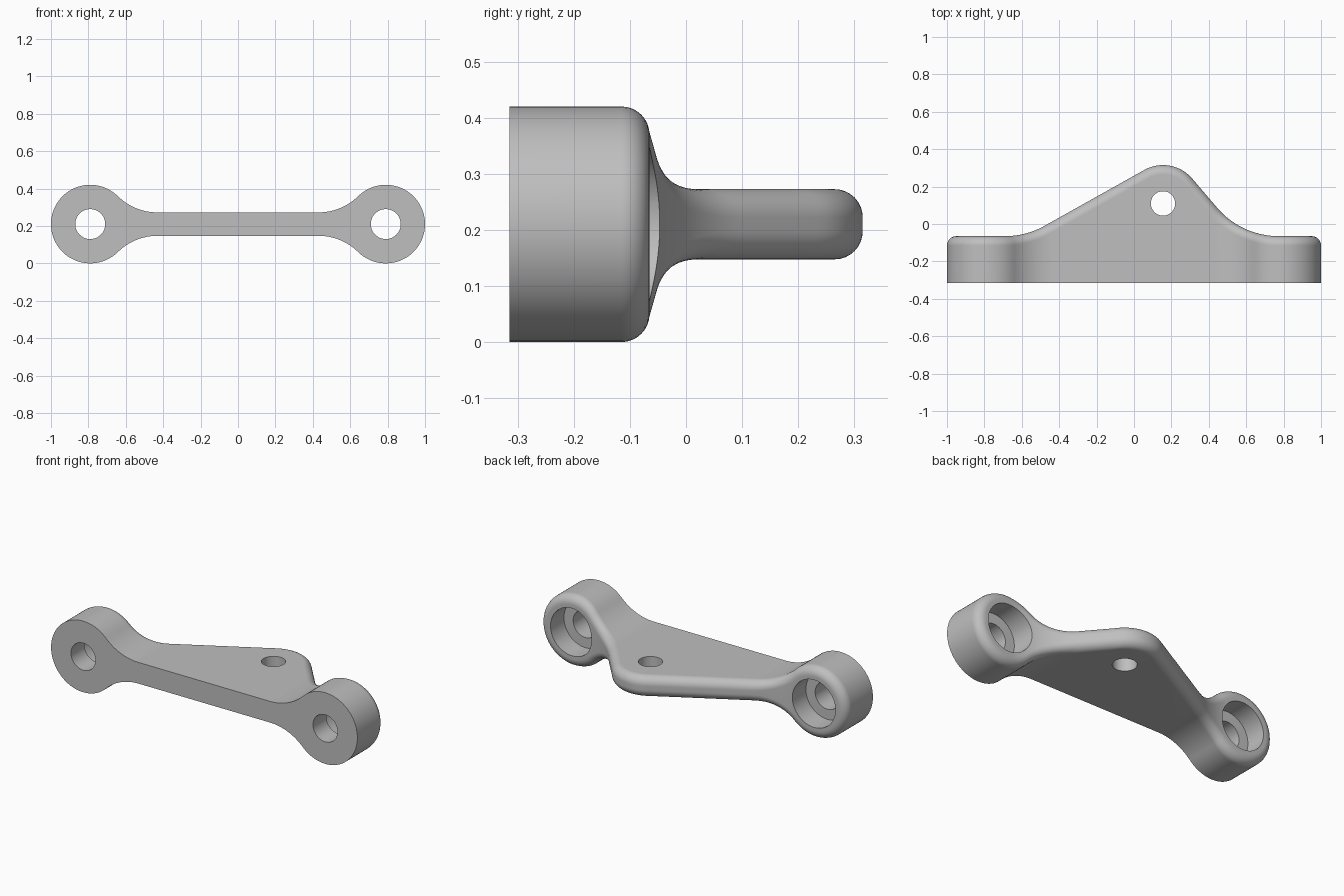
import bpy, bmesh
from math import sin, cos, tan, atan, atan2, hypot, pi, sqrt

cube = bpy.data.objects.get("Cube")
if cube:
    bpy.data.objects.remove(cube)

FRONT, BACK = -0.315, -0.065        # front face and back of the bosses
MID = 0.21                          # height of the centre plane
BOSS_X, BOSS_R, WEB = 0.79, 0.21, 0.0625
NECK_X, NECK_R = 0.43, 0.303        # concave neck between web and boss
ROUND = 0.05                        # rounding of the back edges
LUG_X, LUG_Y, LUG_R = 0.155, 0.11, 0.205
BLEND = 0.434                       # concave blend at the foot of each slope


def slope_side(x, slope):
    """Depth of the back wall on one side of the lug."""
    a = atan(slope)
    d = abs(x - LUG_X)
    if d < LUG_R * sin(a):
        return LUG_Y + sqrt(LUG_R ** 2 - d ** 2)
    line = LUG_Y + LUG_R * cos(a) - slope * (d - LUG_R * sin(a))
    foot = LUG_R * sin(a) + (LUG_Y + LUG_R * cos(a) - BACK) / slope
    end = foot + BLEND * tan(a / 2)
    if d > end:
        return BACK
    if end - d < BLEND * sin(a):
        return BACK + BLEND - sqrt(BLEND ** 2 - (end - d) ** 2)
    return line


def depth(x):
    return slope_side(x, 0.56 if x < LUG_X else 1.17)


def stretch(x):
    s = (depth(x + 1e-4) - depth(x - 1e-4)) / 2e-4
    return sqrt(1 + s * s)


# Upper half of the front outline: (x, z, normal x, normal z)
neck_z = WEB + NECK_R
touch = atan2(neck_z, NECK_X - BOSS_X)
right = []
N = 28
for i in range(N):                  # neck arc, from the web outwards
    a = -pi / 2 + (touch - pi / 2) * i / N
    right.append((NECK_X + NECK_R * cos(a), neck_z + NECK_R * sin(a), -cos(a), -sin(a)))
for i in range(N + 1):              # boss arc, over the top to the end
    a = touch * (1 - i / N)
    right.append((BOSS_X + BOSS_R * cos(a), BOSS_R * sin(a), cos(a), sin(a)))
left = [(-x, z, -nx, nz) for x, z, nx, nz in reversed(right)]
M = 70
web = [(NECK_X * (2 * i / M - 1), WEB, 0, 1) for i in range(1, M)]
upper = left + web + right
last = len(upper) - 1
outline = upper + [(x, -z, nx, -nz) for x, z, nx, nz in reversed(upper[1:-1])]
count = len(outline)

# Body: front ring, then the rounded rings at the back
bm = bmesh.new()
rings = [[bm.verts.new((x, FRONT, MID + z)) for x, z, nx, nz in outline]]
STEPS = 8
for k in range(STEPS + 1):
    t = pi / 2 * k / STEPS
    inset, drop = ROUND * (1 - cos(t)), ROUND * (1 - sin(t))
    ring = []
    for x, z, nx, nz in outline:
        px = x - inset * nx
        ring.append(bm.verts.new((px, depth(px) - drop * stretch(px), MID + z - inset * nz)))
    rings.append(ring)
for a, b in zip(rings, rings[1:]):
    for i in range(count):
        j = (i + 1) % count
        bm.faces.new((a[i], a[j], b[j], b[i]))
bm.faces.new(rings[0])              # flat front
back = rings[-1]
for i in range(last):               # back wall in strips across the thickness
    strip = [back[i], back[i + 1], back[(count - i - 1) % count], back[(count - i) % count]]
    bm.faces.new(list(dict.fromkeys(strip)))
bmesh.ops.recalc_face_normals(bm, faces=bm.faces)
mesh = bpy.data.meshes.new("bracket_body")
bm.to_mesh(mesh)
bm.free()
body = bpy.data.objects.new("bracket_body", mesh)
bpy.context.collection.objects.link(body)


def drill(radius, length, centre, along_y):
    """Cut a round hole through the body."""
    bpy.ops.mesh.primitive_cylinder_add(vertices=64, radius=radius, depth=length, location=centre,
                                        rotation=(pi / 2 if along_y else 0, 0, 0))
    cutter = bpy.context.object
    cutter.name = "hole_cutter"
    cutter.hide_render = True
    mod = body.modifiers.new("hole", 'BOOLEAN')
    mod.operation, mod.solver, mod.object = 'DIFFERENCE', 'EXACT', cutter
    bpy.context.view_layer.objects.active = body
    bpy.ops.object.modifier_apply(modifier=mod.name)
    bpy.data.objects.remove(cutter)


# Bolt holes with counterbores from the back, and the lug hole
for side in (-1, 1):
    drill(0.08, 2, (side * BOSS_X, 0, MID), True)
    drill(0.14, 1, (side * BOSS_X, BACK - 0.125 + 0.5, MID), True)
drill(0.065, 1, (LUG_X, LUG_Y, MID), False)

# One grey for the whole part
grey = bpy.data.materials.new("plain_grey")
grey.use_nodes = True
colour = (0.52, 0.52, 0.52, 1)
grey.diffuse_color = colour
grey.node_tree.nodes["Principled BSDF"].inputs["Base Color"].default_value = colour
body.data.materials.clear()
body.data.materials.append(grey)

bpy.ops.object.select_all(action='DESELECT')
body.select_set(True)
bpy.context.view_layer.objects.active = body
bpy.ops.object.shade_smooth_by_angle(angle=pi / 6)
weighted = body.modifiers.new("even_shading", 'WEIGHTED_NORMAL')
weighted.keep_sharp = True
